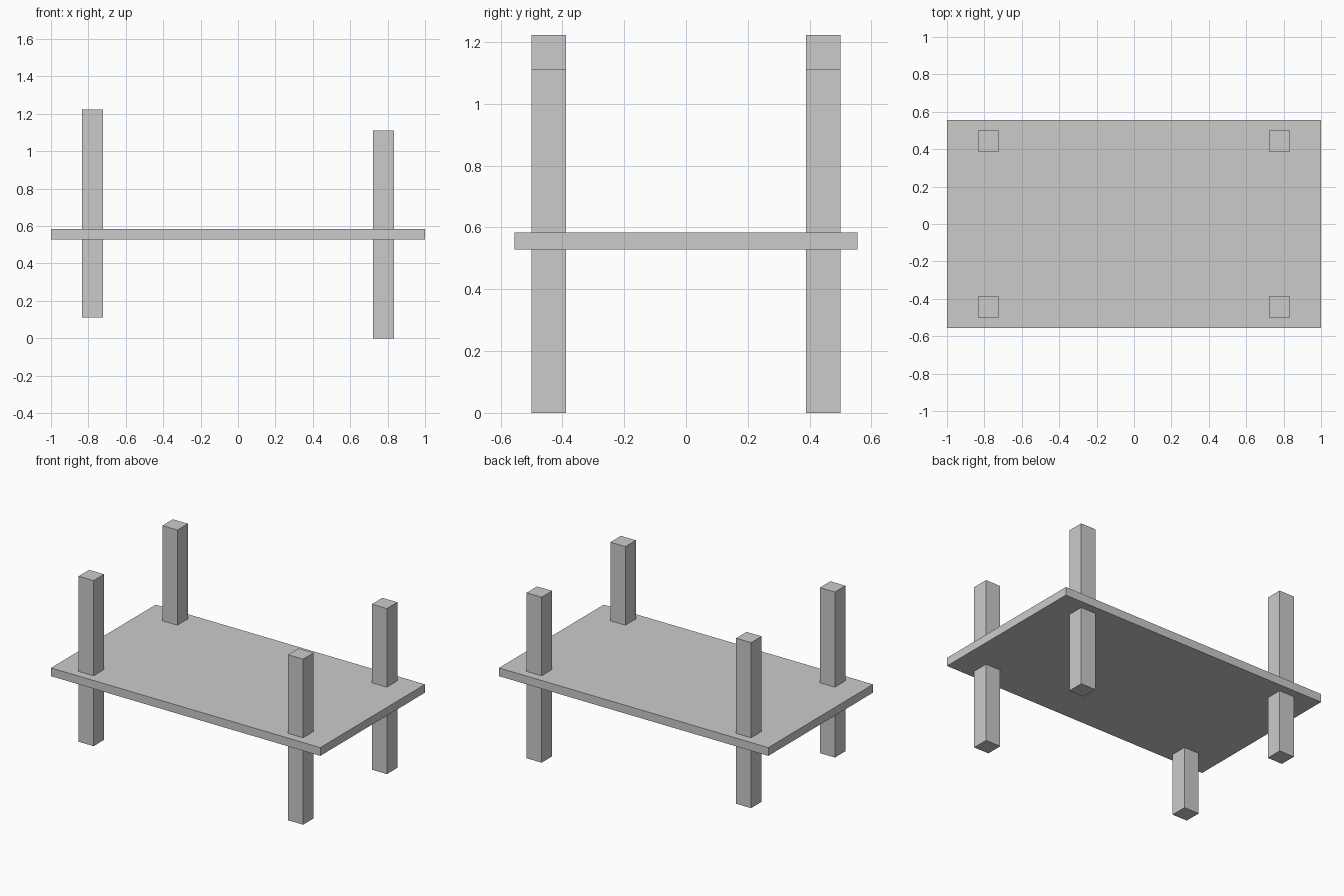
import bpy

if "Cube" in bpy.data.objects:
    bpy.data.objects.remove(bpy.data.objects["Cube"])

grey = bpy.data.materials.new("light_grey")
grey.diffuse_color = (0.6, 0.6, 0.6, 1)
grey.use_nodes = True
grey.node_tree.nodes["Principled BSDF"].inputs["Base Color"].default_value = grey.diffuse_color

U = 1 / 18  # module: thickness of the table top


def box(name, centre, size):
    bpy.ops.mesh.primitive_cube_add(size=1, location=[c * U for c in centre])
    ob = bpy.context.object
    ob.name = name
    ob.scale = [s * U for s in size]
    bpy.ops.object.transform_apply(location=False, rotation=False, scale=True)
    ob.data.materials.append(grey)
    return ob


# Table top
box("table_top", (0, 0, 10), (36, 20, 1))

# Square posts passing through the top; the left pair sits higher
for side, x, z in (("left", -14, 12), ("right", 14, 10)):
    for end, y in (("front", -8), ("back", 8)):
        box(f"{end}_{side}_leg", (x, y, z), (2, 2, 20))
